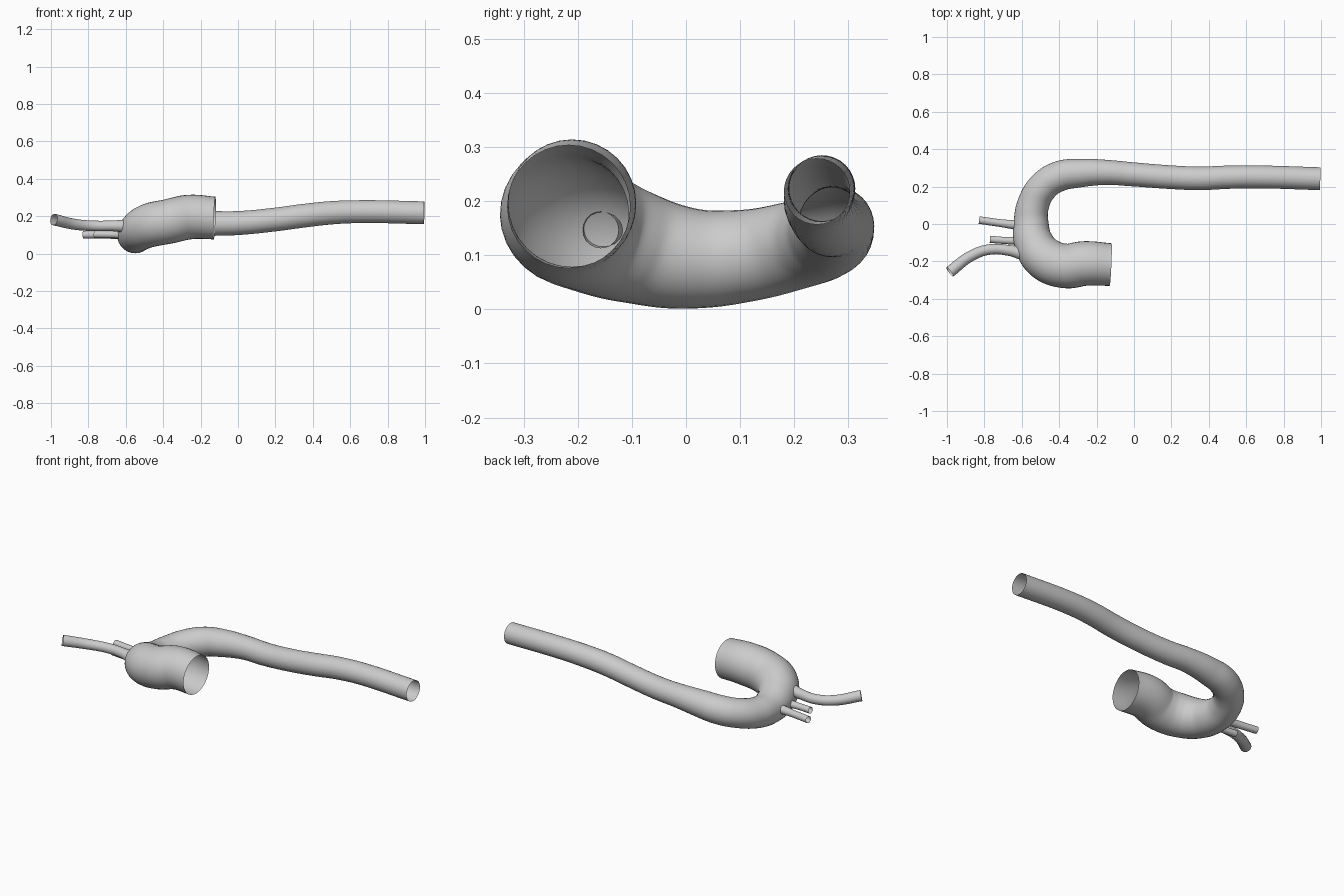
import bpy
import math

if "Cube" in bpy.data.objects:
    bpy.data.objects.remove(bpy.data.objects["Cube"], do_unlink=True)

grey = bpy.data.materials.new("light_grey")
grey.use_nodes = True
colour = (0.6, 0.6, 0.6, 1)
grey.diffuse_color = colour
grey.node_tree.nodes["Principled BSDF"].inputs["Base Color"].default_value = colour


def tube(name, points, sides=8, steps=10):
    """Open smooth tube through (x, y, z, radius) points."""
    curve = bpy.data.curves.new(name, "CURVE")
    curve.dimensions = "3D"
    curve.twist_mode = "MINIMUM"
    curve.resolution_u = steps
    curve.bevel_depth = 1
    curve.bevel_resolution = sides
    curve.use_fill_caps = False
    spline = curve.splines.new("BEZIER")
    spline.radius_interpolation = "CARDINAL"
    spline.bezier_points.add(len(points) - 1)
    for knot, (x, y, z, radius) in zip(spline.bezier_points, points):
        knot.co = (x, y, z)
        knot.radius = radius
        knot.handle_left_type = knot.handle_right_type = "AUTO"
    curve.materials.append(grey)
    obj = bpy.data.objects.new(name, curve)
    bpy.context.collection.objects.link(obj)
    bpy.ops.object.select_all(action="DESELECT")
    obj.select_set(True)
    bpy.context.view_layer.objects.active = obj
    bpy.ops.object.convert(target="MESH")
    bpy.ops.object.shade_smooth_by_angle(angle=math.radians(60))
    return bpy.context.object


# Main vessel: wide inlet, arch, long narrowing outlet
tube("main_vessel", [
    (-0.125, -0.217, 0.19, 0.114),
    (-0.26, -0.211, 0.195, 0.119),
    (-0.37, -0.224, 0.172, 0.119),
    (-0.475, -0.185, 0.15, 0.117),
    (-0.535, -0.10, 0.117, 0.106),
    (-0.55, 0.0, 0.095, 0.094),
    (-0.54, 0.10, 0.098, 0.086),
    (-0.485, 0.20, 0.118, 0.082),
    (-0.40, 0.255, 0.136, 0.081),
    (-0.29, 0.272, 0.15, 0.076),
    (-0.15, 0.276, 0.16, 0.067),
    (0.0, 0.265, 0.163, 0.064),
    (0.2, 0.25, 0.182, 0.063),
    (0.35, 0.244, 0.202, 0.063),
    (0.5, 0.25, 0.218, 0.062),
    (0.65, 0.252, 0.224, 0.061),
    (0.995, 0.242, 0.218, 0.061),
], sides=14, steps=10)

# Long curved side branch
tube("long_branch", [
    (-0.60, -0.158, 0.147, 0.034),
    (-0.66, -0.143, 0.148, 0.029),
    (-0.77, -0.136, 0.148, 0.028),
    (-0.87, -0.17, 0.156, 0.029),
    (-0.985, -0.256, 0.182, 0.031),
])

# Two short side branches
tube("middle_branch", [
    (-0.61, -0.09, 0.102, 0.022),
    (-0.69, -0.088, 0.102, 0.019),
    (-0.77, -0.082, 0.103, 0.019),
])
tube("back_branch", [
    (-0.62, -0.006, 0.102, 0.026),
    (-0.70, 0.003, 0.101, 0.021),
    (-0.828, 0.021, 0.101, 0.02),
])
